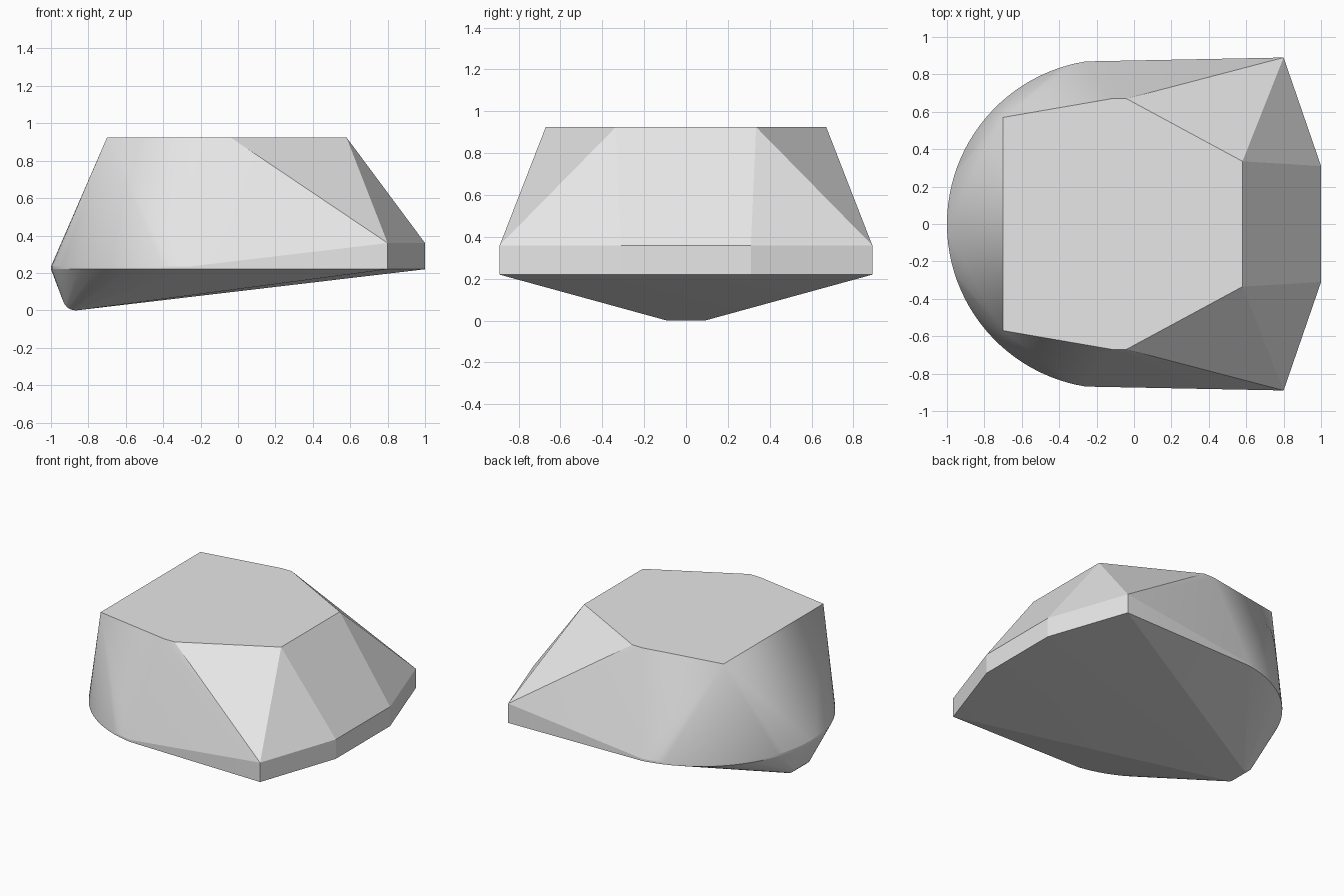
import bpy, bmesh, math

cube = bpy.data.objects.get("Cube")
if cube:
    bpy.data.objects.remove(cube)

# Plain grey material
grey = bpy.data.materials.new("light_grey")
grey.use_nodes = True
colour = (0.8, 0.8, 0.8, 1)
grey.diffuse_color = colour
grey.node_tree.nodes["Principled BSDF"].inputs["Base Color"].default_value = colour

# Corner points of the +y half, mirrored below
RIM, DECK, TOP = 0.22, 0.36, 0.925
half = [(x, y, TOP) for x, y in ((-0.7, 0.57), (-0.12, 0.67), (-0.04, 0.67), (0.58, 0.335))]

# Vertical band around the blunt end
for x, y in ((0.8, 0.89), (1.0, 0.31)):
    half += [(x, y, RIM), (x, y, DECK)]

# Rounded end: circular rim with a thin vertical lip
STEPS, RADIUS, CENTRE = 24, 0.88, -0.12
for i in range(STEPS + 1):
    a = math.radians(180 - 81 * i / STEPS)
    x, y = CENTRE + RADIUS * math.cos(a), RADIUS * math.sin(a)
    half += [(x, y, RIM), (x, y, RIM + 0.015)]

# Rounded keel nose underneath
for i in range(6):
    a = math.radians(200 + 76 * i / 5)
    half.append((-0.868 + 0.07 * math.cos(a), 0.09, 0.07 + 0.07 * math.sin(a)))

# Wrap the points in a convex shell
bm = bmesh.new()
for x, y, z in half:
    for side in (1, -1):
        bm.verts.new((x, side * y, z))
bmesh.ops.remove_doubles(bm, verts=bm.verts, dist=0.0005)
hull = bmesh.ops.convex_hull(bm, input=bm.verts)
loose = [v for v in bm.verts if not v.link_faces]
bmesh.ops.delete(bm, geom=loose, context='VERTS')
bmesh.ops.dissolve_limit(bm, angle_limit=math.radians(0.5), verts=bm.verts, edges=bm.edges)
bmesh.ops.recalc_face_normals(bm, faces=bm.faces)

# Stand on the ground
low = min(v.co.z for v in bm.verts)
bmesh.ops.translate(bm, verts=bm.verts, vec=(0, 0, -low))

mesh = bpy.data.meshes.new("faceted_shell")
bm.to_mesh(mesh)
bm.free()
mesh.materials.append(grey)
shell = bpy.data.objects.new("faceted_shell", mesh)
bpy.context.collection.objects.link(shell)

# Smooth the rounded end, keep the facets sharp
bpy.context.view_layer.objects.active = shell
shell.select_set(True)
bpy.ops.object.shade_smooth_by_angle(angle=math.radians(12))
